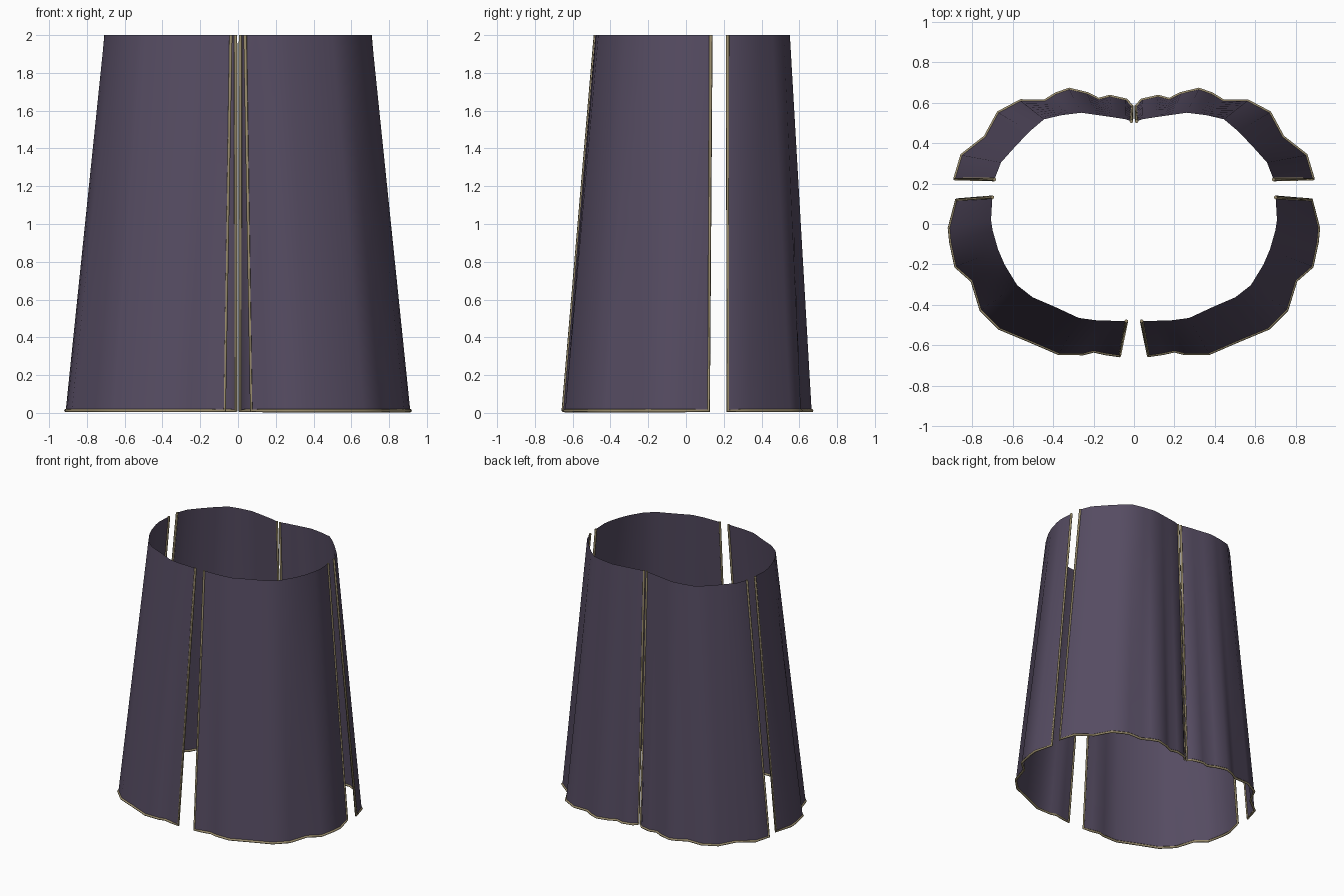
import bpy
import math
from mathutils import Vector

if "Cube" in bpy.data.objects:
    bpy.data.objects.remove(bpy.data.objects["Cube"])

ROWS = 8
TRIM_R = 0.009


def material(name, rgb):
    m = bpy.data.materials.new(name)
    m.diffuse_color = (*rgb, 1.0)
    m.use_nodes = True
    m.node_tree.nodes["Principled BSDF"].inputs["Base Color"].default_value = m.diffuse_color
    return m


CLOTH = material("dusk purple cloth", (0.092, 0.072, 0.122))
TRIM = material("old gold trim", (0.33, 0.27, 0.155))

# Right-hand outlines, counter-clockwise from above: wavy hem, smooth waist
FRONT_HEM = [(0.07, -0.65), (0.14, -0.64), (0.20, -0.627), (0.25, -0.64), (0.37, -0.64),
             (0.52, -0.575), (0.665, -0.515), (0.755, -0.425), (0.80, -0.28),
             (0.88, -0.21), (0.905, -0.09), (0.912, -0.02), (0.875, 0.12)]
FRONT_WAIST = [(0.038, -0.48), (0.25, -0.475), (0.39, -0.41), (0.53, -0.35), (0.60, -0.28),
               (0.665, -0.15), (0.708, 0.0), (0.70, 0.132)]
BACK_HEM = [(0.885, 0.222), (0.85, 0.34), (0.735, 0.43), (0.67, 0.55), (0.56, 0.608),
            (0.44, 0.608), (0.385, 0.642), (0.32, 0.665), (0.23, 0.643), (0.175, 0.615),
            (0.12, 0.63), (0.04, 0.612), (0.01, 0.58)]
BACK_WAIST = [(0.69, 0.22), (0.67, 0.29), (0.59, 0.38), (0.47, 0.505), (0.42, 0.53),
              (0.26, 0.55), (0.05, 0.52), (0.013, 0.508)]


def fractions(pts):
    """Arc-length position of each point, from 0 to 1."""
    d = [0.0]
    for a, b in zip(pts, pts[1:]):
        d.append(d[-1] + math.dist(a, b))
    return [v / d[-1] for v in d]


def resample(pts, at):
    """Points along a polyline at the given arc fractions."""
    f, out = fractions(pts), []
    for t in at:
        i = max(k for k in range(len(f) - 1) if f[k] <= t + 1e-9)
        u = min(1.0, (t - f[i]) / (f[i + 1] - f[i]))
        out.append(tuple(Vector(pts[i]).lerp(Vector(pts[i + 1]), u)))
    return out


def add_mesh(name, verts, faces, mat, angle):
    me = bpy.data.meshes.new(name)
    me.from_pydata(verts, [], faces)
    me.materials.append(mat)
    ob = bpy.data.objects.new(name, me)
    bpy.context.collection.objects.link(ob)
    bpy.ops.object.select_all(action='DESELECT')
    ob.select_set(True)
    bpy.context.view_layer.objects.active = ob
    bpy.ops.object.shade_smooth_by_angle(angle=math.radians(angle))
    return ob


def panel(name, hem, waist, side):
    """Cloth sheet ruled from hem to waist, with trim down both edges and round the hem."""
    waist = resample(waist, fractions(hem))
    hem = [Vector((x * side, y, 0.012)) for x, y in hem]
    waist = [Vector((x * side, y, 2.0)) for x, y in waist]
    if side < 0:
        hem.reverse()
        waist.reverse()
    n = len(hem)
    verts = [h.lerp(w, r / ROWS) for r in range(ROWS + 1) for h, w in zip(hem, waist)]
    faces = [(r * n + i, r * n + i + 1, (r + 1) * n + i + 1, (r + 1) * n + i)
             for r in range(ROWS) for i in range(n - 1)]
    add_mesh(name + "_cloth", verts, faces, CLOTH, 60)

    # Piped trim
    path = [waist[0]] + hem + [waist[-1]]
    cu = bpy.data.curves.new(name + "_trim_path", 'CURVE')
    cu.dimensions = '3D'
    cu.bevel_depth = TRIM_R
    cu.bevel_resolution = 1
    cu.use_fill_caps = True
    sp = cu.splines.new('POLY')
    sp.points.add(len(path) - 1)
    for p, co in zip(sp.points, path):
        p.co = (*co, 1.0)
    ob = bpy.data.objects.new(name + "_trim", cu)
    cu.materials.append(TRIM)
    bpy.context.collection.objects.link(ob)
    bpy.ops.object.select_all(action='DESELECT')
    ob.select_set(True)
    bpy.context.view_layer.objects.active = ob
    bpy.ops.object.convert(target='MESH')
    for v in bpy.context.object.data.vertices:  # trim sits flush with waist and floor
        v.co.z = min(2.0, max(0.0, v.co.z))


for side, label in ((1, "right"), (-1, "left")):
    panel("front_" + label, FRONT_HEM, FRONT_WAIST, side)
    panel("back_" + label, BACK_HEM, BACK_WAIST, side)
